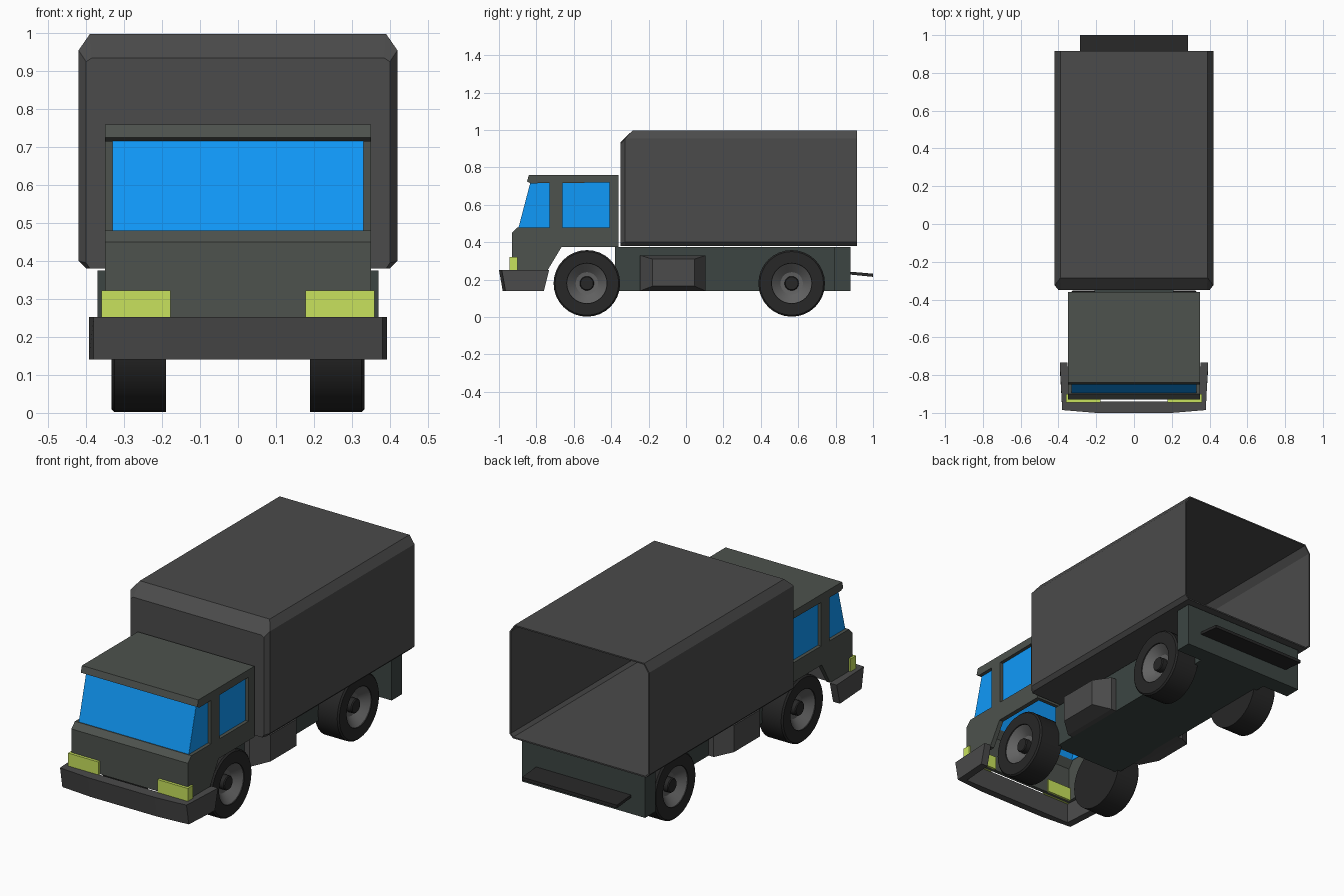
import bpy, bmesh, math
from mathutils import Vector

if "Cube" in bpy.data.objects:
    bpy.data.objects.remove(bpy.data.objects["Cube"])


def material(name, rgb):
    m = bpy.data.materials.new(name)
    m.diffuse_color = (*rgb, 1)
    m.use_nodes = True
    m.node_tree.nodes["Principled BSDF"].inputs["Base Color"].default_value = m.diffuse_color
    return m


BODY = material("body_grey_green", (0.075, 0.085, 0.075))
BOX = material("dark_grey", (0.07, 0.07, 0.07))
FRAME = material("frame_green", (0.045, 0.06, 0.055))
RUBBER = material("rubber", (0.02, 0.02, 0.02))
RIM = material("rim_grey", (0.12, 0.12, 0.12))
GLASS = material("blue_glass", (0.005, 0.32, 0.95))
LAMP = material("lime_lamp", (0.58, 0.76, 0.11))


def finish(name, bm, mat, mirror=False):
    bmesh.ops.recalc_face_normals(bm, faces=bm.faces)
    me = bpy.data.meshes.new(name)
    bm.to_mesh(me)
    bm.free()
    me.materials.append(mat)
    ob = bpy.data.objects.new(name, me)
    bpy.context.collection.objects.link(ob)
    if mirror:
        ob.modifiers.new("mirror", 'MIRROR')
    return ob


def loft(name, rings, mat, mirror=False, caps=(True, True)):
    """Skin a list of equal-length rings of points."""
    bm = bmesh.new()
    vs = [[bm.verts.new(p) for p in r] for r in rings]
    n = len(rings[0])
    for a, b in zip(vs, vs[1:]):
        for i in range(n):
            j = (i + 1) % n
            bm.faces.new((a[i], a[j], b[j], b[i]))
    if caps[0]:
        bm.faces.new(vs[0])
    if caps[1]:
        bm.faces.new(vs[-1])
    return finish(name, bm, mat, mirror)


def slab(name, profile, x0, x1, mat, mirror=False):
    """Extrude a side profile of (y, z) points along x."""
    return loft(name, [[(x, y, z) for y, z in profile] for x in (x0, x1)], mat, mirror)


def box(name, x, y, z, mat, mirror=False):
    prof = [(y[0], z[0]), (y[1], z[0]), (y[1], z[1]), (y[0], z[1])]
    return slab(name, prof, x[0], x[1], mat, mirror)


# Cargo box: chamfered open-backed shell
def box_ring(half, y_of):
    pts = half + [(-x, z) for x, z in reversed(half)]
    return [(x, y_of(z), z) for x, z in pts]


full = [(0.40, 0.38), (0.42, 0.40), (0.42, 0.955), (0.39, 0.998)]
nose = [(0.39, 0.38), (0.40, 0.395), (0.40, 0.925), (0.385, 0.935)]
cargo = loft("cargo_box", [
    box_ring(nose, lambda z: -0.35),
    box_ring(full, lambda z: -0.285 if z > 0.98 else -0.325),
    box_ring(full, lambda z: 0.915)], BOX, caps=(True, False))
sol = cargo.modifiers.new("shell", 'SOLIDIFY')
sol.thickness = 0.008

# Chassis, rear cross block and step
box("chassis", (-0.21, 0.21), (-0.38, 0.80), (0.14, 0.375), FRAME)
box("rear_block", (-0.37, 0.37), (0.79, 0.88), (0.14, 0.375), FRAME)
slab("rear_step", [(0.87, 0.228), (1.0, 0.215), (1.0, 0.232), (0.87, 0.243)],
     -0.285, 0.285, RUBBER)


# Side tanks: tapered outward
def rect(x, y0, y1, z0, z1):
    return [(x, y0, z0), (x, y1, z0), (x, y1, z1), (x, y0, z1)]


loft("side_tank", [rect(0.20, -0.245, 0.105, 0.14, 0.33),
                   rect(0.24, -0.245, 0.105, 0.14, 0.33),
                   rect(0.32, -0.18, 0.045, 0.165, 0.31)], BOX, mirror=True)

# Cab lower body: side panels with wheel arch, nose panel, back wall
slab("cab_side", [(-0.93, 0.25), (-0.93, 0.45), (-0.90, 0.48), (-0.36, 0.48),
                  (-0.36, 0.375), (-0.665, 0.375), (-0.74, 0.25)],
     0.325, 0.35, BODY, mirror=True)
slab("cab_nose", [(-0.93, 0.25), (-0.93, 0.45), (-0.90, 0.48), (-0.88, 0.48),
                  (-0.91, 0.44), (-0.91, 0.25)], -0.326, 0.326, BODY)
box("cab_back", (-0.35, 0.35), (-0.38, -0.36), (0.375, 0.73), BODY)

# Cab pillars and roof with visor
box("door_pillar", (0.325, 0.35), (-0.73, -0.66), (0.48, 0.725), BODY, mirror=True)
box("rear_pillar", (0.325, 0.35), (-0.41, -0.36), (0.48, 0.725), BODY, mirror=True)
slab("cab_roof", [(-0.85, 0.725), (-0.84, 0.76), (-0.36, 0.76), (-0.36, 0.72),
                  (-0.83, 0.715)], -0.35, 0.35, BODY)

# Glass
slab("windshield", [(-0.895, 0.48), (-0.832, 0.72), (-0.822, 0.72), (-0.885, 0.48)],
     -0.33, 0.33, GLASS)
slab("quarter_window", [(-0.894, 0.48), (-0.831, 0.72), (-0.725, 0.72), (-0.725, 0.48)],
     0.322, 0.331, GLASS, mirror=True)
box("door_window", (0.322, 0.331), (-0.67, -0.40), (0.475, 0.725), GLASS, mirror=True)

# Headlights
box("headlight", (0.178, 0.36), (-0.945, -0.90), (0.25, 0.322), LAMP, mirror=True)


# Bumper: wrap-around bar, narrower at the bottom
def bumper_ring(z, front, back):
    half = [(0.20, front), (0.38, front + 0.015), (0.393, back), (0.352, back),
            (0.34, -0.94), (0.20, -0.94)]
    left = [(-x, y) for x, y in half]
    pts = half + left[::-1]
    return [(x, y, z) for x, y in pts]


loft("bumper", [bumper_ring(0.14, -0.98, -0.76), bumper_ring(0.252, -1.0, -0.732)], BOX)


# Wheels: lathed tyre, dished rim and hub
def lathe(name, profile, y, mat, side, caps=(True, True)):
    n = 32
    rings = [[(side * x, y + r * math.cos(i * math.tau / n), 0.18 + r * math.sin(i * math.tau / n))
              for i in range(n)] for x, r in profile]
    ob = loft(name, rings, mat, caps=caps)
    bpy.ops.object.select_all(action='DESELECT')
    bpy.context.view_layer.objects.active = ob
    ob.select_set(True)
    bpy.ops.object.shade_smooth_by_angle(angle=math.radians(30))


for end, y in (("front", -0.53), ("rear", 0.565)):
    for label, s in (("right", 1), ("left", -1)):
        tag = f"{end}_{label}"
        lathe("tyre_" + tag, [(0.19, 0.11), (0.19, 0.178), (0.325, 0.178), (0.333, 0.17),
                              (0.333, 0.108), (0.325, 0.106)], y, RUBBER, s, (True, False))
        lathe("rim_" + tag, [(0.20, 0.107), (0.327, 0.107), (0.285, 0.06), (0.28, 0.03)],
              y, RIM, s)
        lathe("hub_" + tag, [(0.27, 0.038), (0.31, 0.038), (0.315, 0.034)], y, RUBBER, s)
